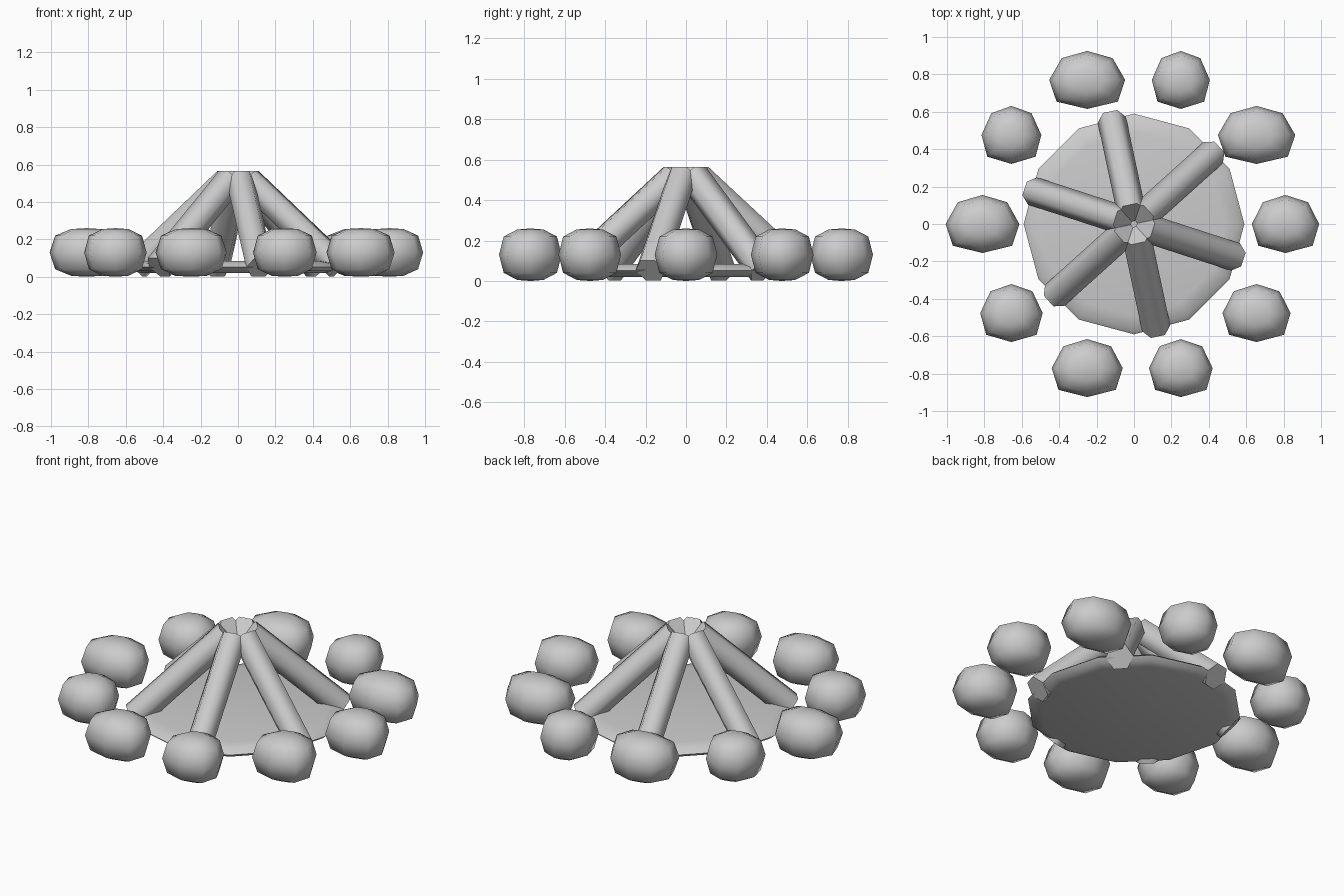
import bpy, bmesh
from math import sin, cos, pi, radians
from mathutils import Vector

if "Cube" in bpy.data.objects:
    bpy.data.objects.remove(bpy.data.objects["Cube"])


def make(name, bm, angle):
    bmesh.ops.recalc_face_normals(bm, faces=bm.faces)
    me = bpy.data.meshes.new(name)
    bm.to_mesh(me)
    bm.free()
    ob = bpy.data.objects.new(name, me)
    bpy.context.collection.objects.link(ob)
    bpy.ops.object.select_all(action='DESELECT')
    ob.select_set(True)
    bpy.context.view_layer.objects.active = ob
    bpy.ops.object.shade_smooth_by_angle(angle=radians(angle))
    return ob


def lathe(profile, sides):
    # closed solid from (radius, z) rings, capped top and bottom
    bm = bmesh.new()
    rings = [[bm.verts.new((r * cos(2 * pi * i / sides), r * sin(2 * pi * i / sides), z))
              for i in range(sides)] for r, z in profile]
    for a, b in zip(rings, rings[1:]):
        for i in range(sides):
            j = (i + 1) % sides
            bm.faces.new((a[i], a[j], b[j], b[i]))
    bm.faces.new(rings[0])
    bm.faces.new(rings[-1])
    return bm


# ash bed: bevelled twelve-sided plate
make("ash_bed", lathe([(.52, .02), (.565, .032), (.59, .053), (.565, .072), (.49, .085)], 12), 50)

# leaning logs: six-sided, flat side up
for k in range(6):
    a = radians(42 + 60 * k)
    out = Vector((cos(a), sin(a), 0))
    side = Vector((-sin(a), cos(a), 0))
    top = out * .06 + Vector((0, 0, .515))
    foot = out * .57 + Vector((0, 0, .051))
    up = side.cross((foot - top).normalized())
    bm = bmesh.new()
    ends = [[bm.verts.new(p + .077 * (side * cos(i * pi / 3) + up * sin(i * pi / 3)))
             for i in range(6)] for p in (top, foot)]
    for i in range(6):
        j = (i + 1) % 6
        bm.faces.new((ends[0][i], ends[0][j], ends[1][j], ends[1][i]))
    bm.faces.new(ends[0])
    bm.faces.new(ends[1])
    make(f"log_{k + 1}", bm, 65)

# ring of rounded stones with varied widths
half_widths = [.18, .207, .155, .203, .16, .197, .167, .19, .17, .182]
stone_profile = [(.42, -.96), (.85, -.69), (1, 0), (.85, .69), (.42, .96)]
for k, hw in enumerate(half_widths):
    a = radians(36 * k)
    bm = lathe(stone_profile, 8)
    for face in [f for f in bm.faces if len(f.verts) == 8]:
        tip = bmesh.ops.poke(bm, faces=[face])['verts'][0]
        tip.co.z = 1 if tip.co.z > 0 else -1
    for v in bm.verts:
        x, y, z = v.co
        if abs(x) > .1 and abs(y) > .1:   # front corners fuller than back
            x *= 1.14 if y < 0 else .95
            y *= 1.06
        v.co = (x * hw + .81 * cos(a), y * .155 + .81 * sin(a), z * .13 + .13)
    make(f"stone_{k + 1}", bm, 60)
